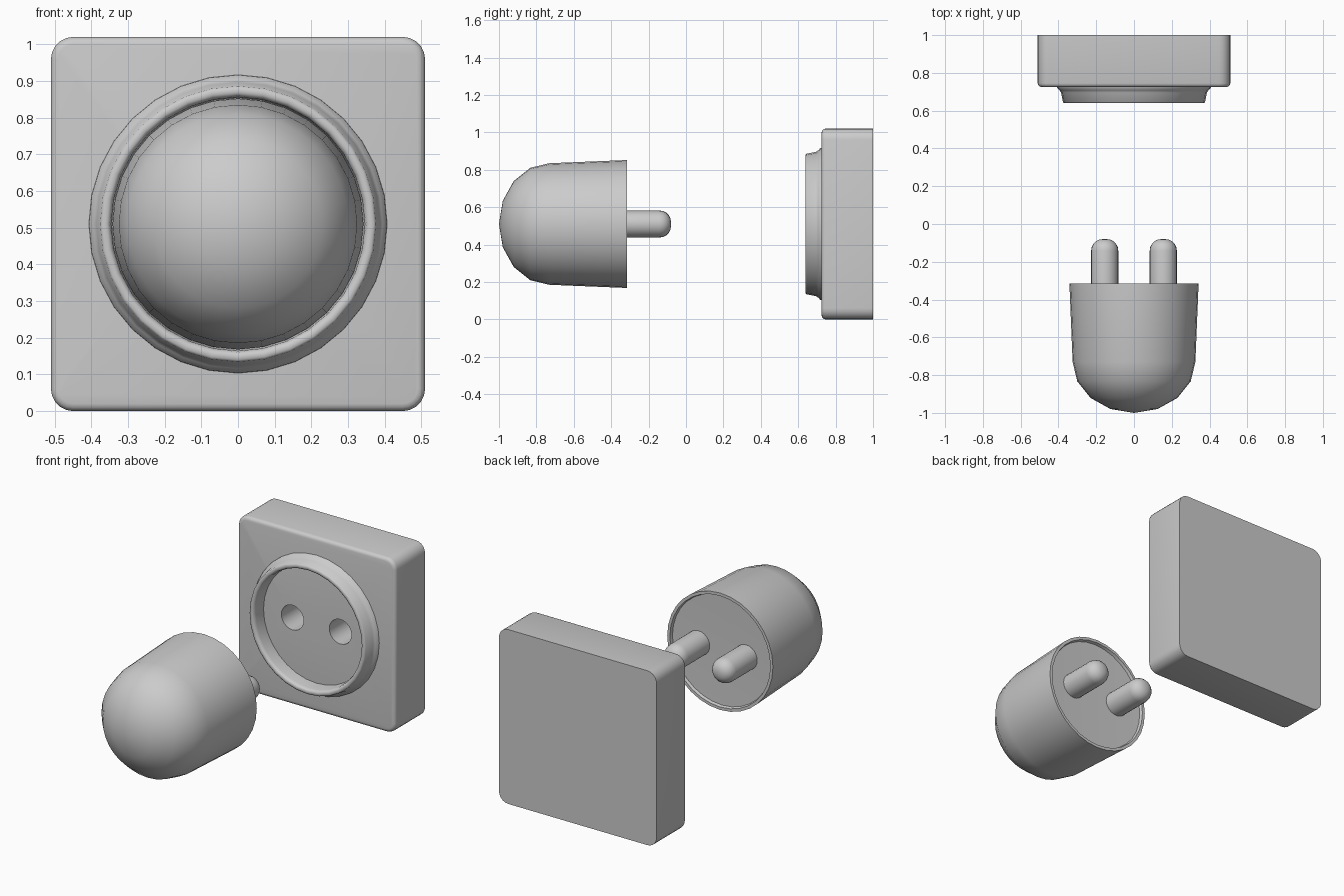
import bpy, bmesh, math
from mathutils import Vector

if "Cube" in bpy.data.objects:
    bpy.data.objects.remove(bpy.data.objects["Cube"])

MID = 0.51          # height of the shared axis
PIN_X = 0.155       # sideways offset of pins and holes
PIN_R = 0.072

grey = bpy.data.materials.new("light_grey")
grey.use_nodes = True
grey.diffuse_color = (0.6, 0.6, 0.6, 1)
grey.node_tree.nodes["Principled BSDF"].inputs["Base Color"].default_value = (0.6, 0.6, 0.6, 1)


def finish(bm, name, angle=40):
    bmesh.ops.recalc_face_normals(bm, faces=bm.faces)
    mesh = bpy.data.meshes.new(name)
    bm.to_mesh(mesh)
    bm.free()
    mesh.materials.append(grey)
    obj = bpy.data.objects.new(name, mesh)
    bpy.context.collection.objects.link(obj)
    smooth(obj, angle)
    return obj


def smooth(obj, angle=40):
    bpy.ops.object.select_all(action='DESELECT')
    obj.select_set(True)
    bpy.context.view_layer.objects.active = obj
    bpy.ops.object.shade_smooth_by_angle(angle=math.radians(angle))


def lathe(name, profile, x=0, steps=32, closed=False, angle=40):
    """Turn (y, radius) points around an axis parallel to y."""
    bm = bmesh.new()
    verts = [bm.verts.new((x, y, MID + r)) for y, r in profile]
    edges = [bm.edges.new(p) for p in zip(verts, verts[1:])]
    if closed:
        edges.append(bm.edges.new((verts[-1], verts[0])))
    bmesh.ops.spin(bm, geom=verts + edges, cent=(x, 0, MID), axis=(0, 1, 0),
                   angle=math.tau, steps=steps, use_duplicate=False)
    bmesh.ops.remove_doubles(bm, verts=bm.verts, dist=0.0005)
    return finish(bm, name, angle)


def arc(y, r, dy, dr, n):
    """Quarter ellipse from (y, r + dr) to (y + dy, r)."""
    return [(y + dy * math.sin(a), r + dr * math.cos(a))
            for a in (i * math.pi / 2 / n for i in range(n + 1))]


# Plug body: domed end, slightly flared sleeve, thin rim and shallow inset face
dome = arc(-0.73, 0, -0.27, 0.325, 4)[::-1]
lathe("plug_body", dome + [(-0.315, 0.342), (-0.315, 0.325), (-0.332, 0.32), (-0.34, 0)])

# Two round-ended pins
for side, x in (("left", PIN_X), ("right", -PIN_X)):
    lathe(side + "_pin", [(-0.36, 0), (-0.36, PIN_R)] + arc(-0.142, 0.01, 0.062, PIN_R - 0.01, 5)
          + [(-0.08, 0)], x, 24)

# Socket box: rounded corners, softened front edge, flat back
bm = bmesh.new()
bmesh.ops.create_cube(bm, size=1)
for v in bm.verts:
    v.co = Vector((v.co.x * 1.02, 0.8625 + v.co.y * 0.275, MID + v.co.z * 1.02))
corners = [e for e in bm.edges if abs(e.verts[0].co.y - e.verts[1].co.y) > 0.1]
bmesh.ops.bevel(bm, geom=corners, offset=0.06, segments=5, profile=0.5, affect='EDGES')
front = [e for e in bm.edges if all(v.co.y < 0.73 for v in e.verts)]
bmesh.ops.bevel(bm, geom=front, offset=0.02, segments=3, profile=0.5, affect='EDGES')
box = finish(bm, "socket_box")

# Pin holes cut into the box
for x in (PIN_X, -PIN_X):
    cutter = lathe("hole_cutter", [(0.6, 0), (0.6, PIN_R), (0.93, PIN_R), (0.93, 0)], x, 24)
    cutter.hide_render = True
    cut = box.modifiers.new("hole", 'BOOLEAN')
    cut.object = cutter
    cut.operation = 'DIFFERENCE'
    cut.solver = 'EXACT'
    bpy.context.view_layer.objects.active = box
    bpy.ops.object.modifier_apply(modifier=cut.name)
    bpy.data.objects.remove(cutter)
smooth(box)

# Raised collar with a flared foot and rounded lip
lathe("socket_collar", [(0.735, 0.408), (0.718, 0.406), (0.708, 0.394), (0.695, 0.386),
                        (0.645, 0.376), (0.64, 0.37), (0.64, 0.358), (0.645, 0.35),
                        (0.66, 0.346), (0.735, 0.342)], closed=True, angle=50)
